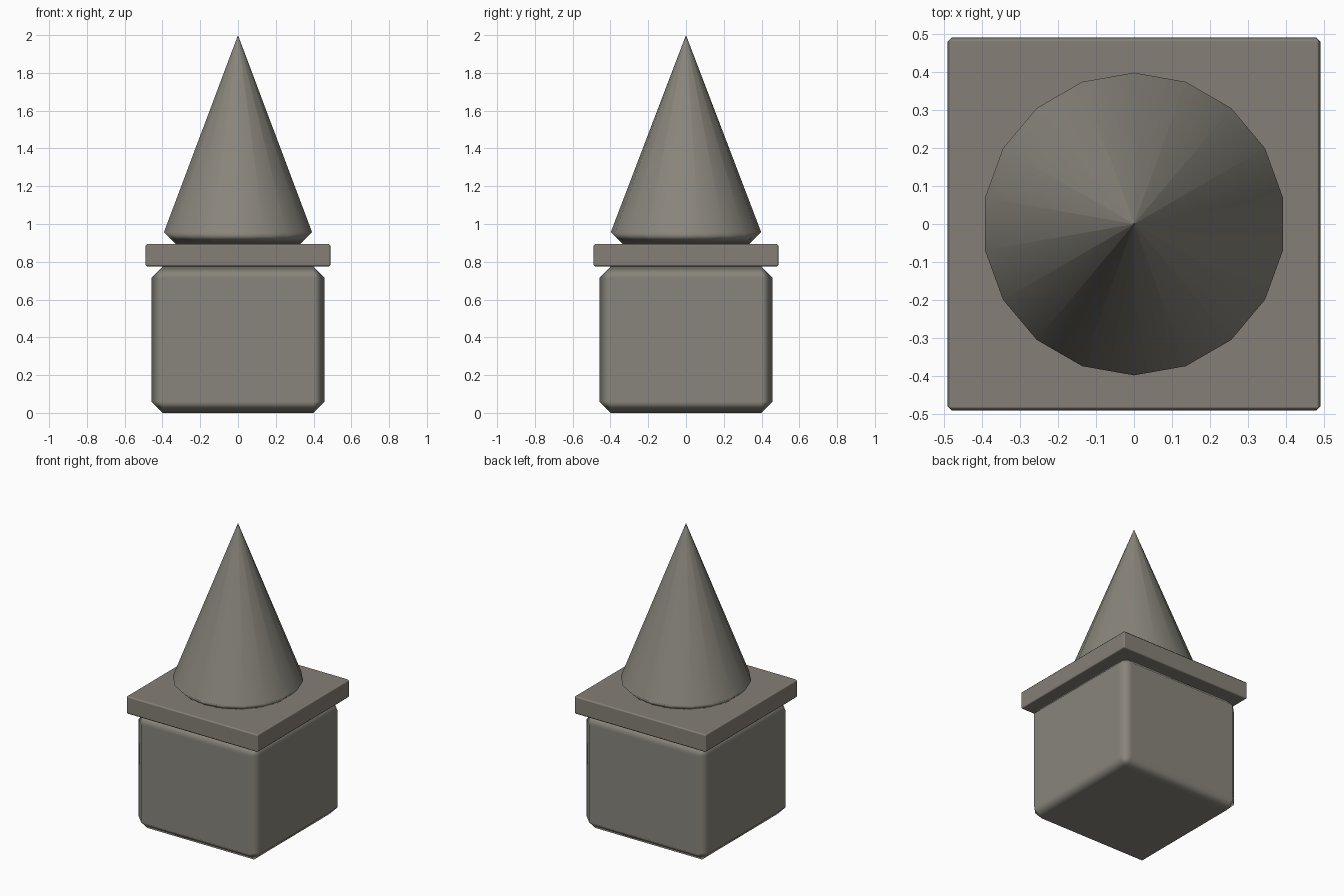
import bpy, bmesh, math
from mathutils import Matrix, Vector

if "Cube" in bpy.data.objects:
    bpy.data.objects.remove(bpy.data.objects["Cube"])


def material(name, rgb):
    mat = bpy.data.materials.new(name)
    mat.diffuse_color = (*rgb, 1)
    mat.use_nodes = True
    mat.node_tree.nodes["Principled BSDF"].inputs["Base Color"].default_value = mat.diffuse_color
    return mat


STONE = material("stone", (0.25, 0.235, 0.20))
CAP_STONE = material("cap_stone", (0.235, 0.213, 0.183))


def finish(name, bm, mat):
    bmesh.ops.recalc_face_normals(bm, faces=bm.faces[:])
    for f in bm.faces:
        f.smooth = True
    mesh = bpy.data.meshes.new(name)
    bm.to_mesh(mesh)
    bm.free()
    mesh.materials.append(mat)
    ob = bpy.data.objects.new(name, mesh)
    bpy.context.collection.objects.link(ob)
    return ob


def chamfered_block(name, half, z0, z1, chamfer, mat):
    bm = bmesh.new()
    bmesh.ops.create_cube(bm, size=1, matrix=Matrix.Translation((0, 0, (z0 + z1) / 2))
                          @ Matrix.Diagonal((2 * half, 2 * half, z1 - z0, 1)))
    bmesh.ops.bevel(bm, geom=bm.edges[:], offset=chamfer, segments=1,
                    affect='EDGES', profile=0.5)
    ob = finish(name, bm, mat)
    # Keep the large faces flat, with the shading rolling over the chamfers
    mod = ob.modifiers.new("flat_faces", 'WEIGHTED_NORMAL')
    mod.weight = 100


# Square post and thin cap plate
chamfered_block("post_block", 0.459, 0.0, 0.775, 0.061, STONE)
chamfered_block("cap_plate", 0.49, 0.775, 0.895, 0.01, CAP_STONE)

# 18-sided spire with a chamfered foot, vertices on the +y and -y axes
SIDES = 18
bm = bmesh.new()
rings = []
for r, z in ((0.335, 0.895), (0.398, 0.957)):
    rings.append([bm.verts.new((r * math.sin(math.tau * i / SIDES),
                                r * math.cos(math.tau * i / SIDES), z))
                  for i in range(SIDES)])
apex = bm.verts.new((0, 0, 2.0))
bm.faces.new(rings[0])
for i in range(SIDES):
    j = (i + 1) % SIDES
    bm.faces.new((rings[0][i], rings[0][j], rings[1][j], rings[1][i]))
    bm.faces.new((rings[1][i], rings[1][j], apex))
spire = finish("spire", bm, STONE)

# Spire shading: face normals at the tip, cone normals at the shoulder, down at the foot
mesh = spire.data
normals = []
for poly in mesh.polygons:
    for li in poly.loop_indices:
        co = mesh.vertices[mesh.loops[li].vertex_index].co
        if co.z > 1.9:
            n = poly.normal.copy()
        elif co.z > 0.93:
            n = Vector((co.x, co.y, 0)).normalized() * 1.043 + Vector((0, 0, 0.398))
        else:
            n = Vector((0, 0, -1))
        normals.append(n.normalized())
mesh.normals_split_custom_set(normals)
